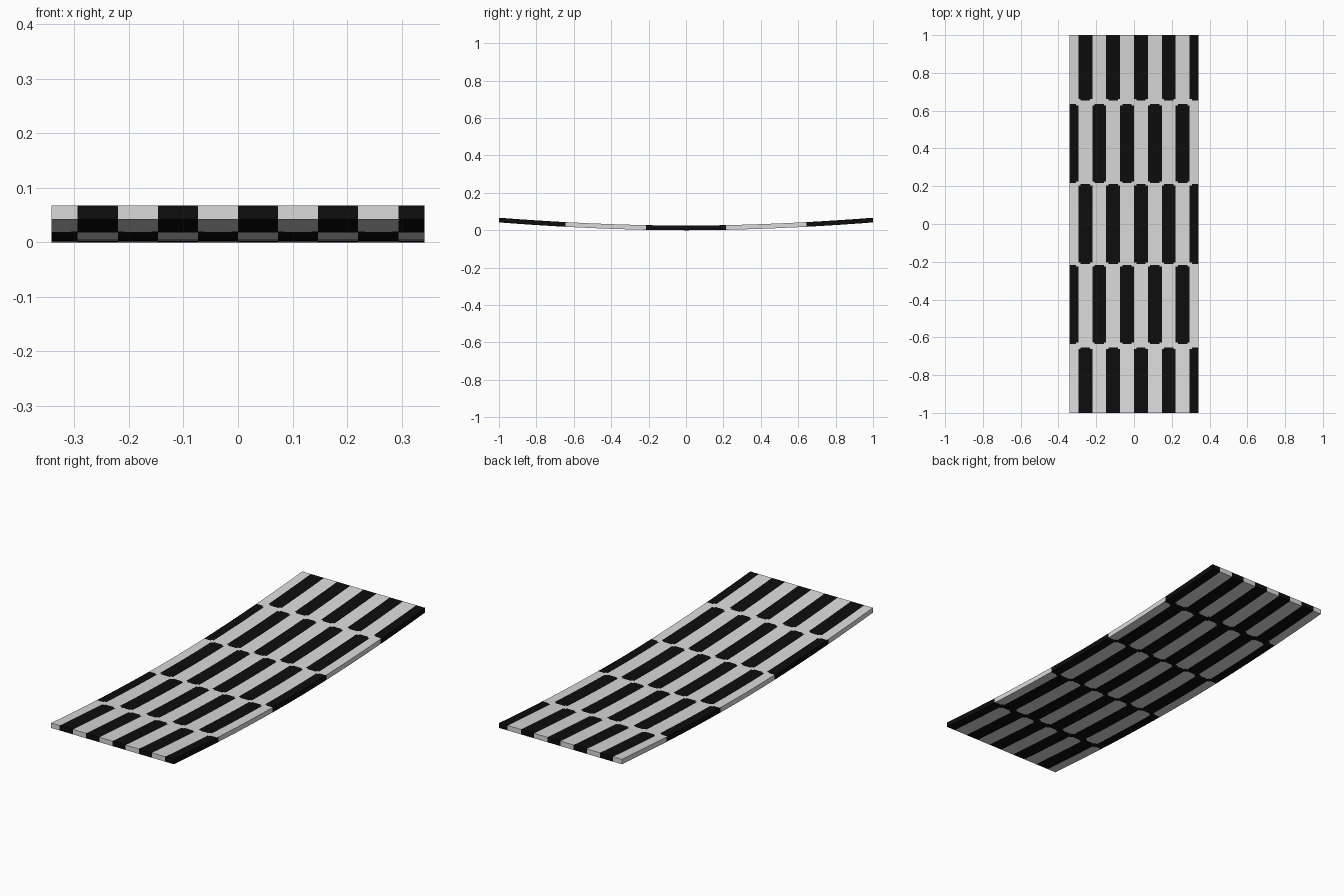
import bpy
import bmesh
import math

if "Cube" in bpy.data.objects:
    bpy.data.objects.remove(bpy.data.objects["Cube"])

HALF_WIDTH, HALF_LENGTH, THICK = 0.342, 1.0, 0.025
COLUMN, ROW = 0.0735, 0.43          # checker size
RISE = 0.042                        # how far the ends curl up
NOTCH_X, NOTCH_Y = 0.012, 0.008     # clipped corners of the stripes


def make_material(name, value):
    mat = bpy.data.materials.new(name)
    mat.use_nodes = True
    colour = (value, value, value, 1)
    mat.diffuse_color = colour
    mat.node_tree.nodes["Principled BSDF"].inputs["Base Color"].default_value = colour
    return mat


def cut(bm, axis, position):
    """Slice the whole slab across one axis."""
    point, normal = [0, 0, 0], [0, 0, 0]
    point[axis], normal[axis] = position, 1
    bmesh.ops.bisect_plane(bm, geom=bm.verts[:] + bm.edges[:] + bm.faces[:],
                           plane_co=point, plane_no=normal, dist=1e-6)


def gap_at(y):
    """Half gap between the stripe ends, wider toward the ends of the board."""
    return 0.009 if abs(y) > ROW else 0.003


def is_dark(face):
    c = face.calc_center_median()
    column = math.floor(c.x / COLUMN)
    row = math.floor(c.y / ROW + 0.5)
    checker = (column + row) % 2 == 0
    if abs(face.normal.z) < 0.5:
        return checker
    # Light joins the cells on top, dark joins them underneath
    seam = min((k * ROW for k in (-1.5, -0.5, 0.5, 1.5)), key=lambda s: abs(c.y - s))
    dy = abs(c.y - seam)
    dx = abs(c.x - round(c.x / COLUMN) * COLUMN)
    gap = gap_at(seam)
    if dy < gap or (dy < gap + NOTCH_Y and dx < NOTCH_X):
        return face.normal.z < 0
    return checker


# Flat slab
bm = bmesh.new()
bmesh.ops.create_cube(bm, size=1)
for v in bm.verts:
    v.co.x *= 2 * HALF_WIDTH
    v.co.y *= 2 * HALF_LENGTH
    v.co.z = (v.co.z + 0.5) * THICK

# Cuts along the stripe edges and their clipped corners
for i in range(-4, 5):
    for offset in (-NOTCH_X, 0, NOTCH_X):
        cut(bm, 0, i * COLUMN + offset)
for k in (-1.5, -0.5, 0.5, 1.5):
    gap = gap_at(k * ROW)
    for offset in (0, gap, gap + NOTCH_Y):
        cut(bm, 1, k * ROW + offset)
        cut(bm, 1, k * ROW - offset)

# Extra cuts for a smooth bend
for i in range(-9, 10):
    cut(bm, 1, i / 10 + 0.003)

# Colour the checker, then bend the slab
bm.normal_update()
for f in bm.faces:
    f.material_index = int(is_dark(f))
for v in bm.verts:
    v.co.z += RISE * abs(v.co.y) ** 1.85

mesh = bpy.data.meshes.new("curved_board")
bm.to_mesh(mesh)
bm.free()
mesh.materials.append(make_material("light_grey", 0.7))
mesh.materials.append(make_material("black", 0.004))

board = bpy.data.objects.new("curved_board", mesh)
bpy.context.collection.objects.link(board)
bpy.context.view_layer.objects.active = board
board.select_set(True)
bpy.ops.object.shade_smooth_by_angle(angle=math.radians(30))
